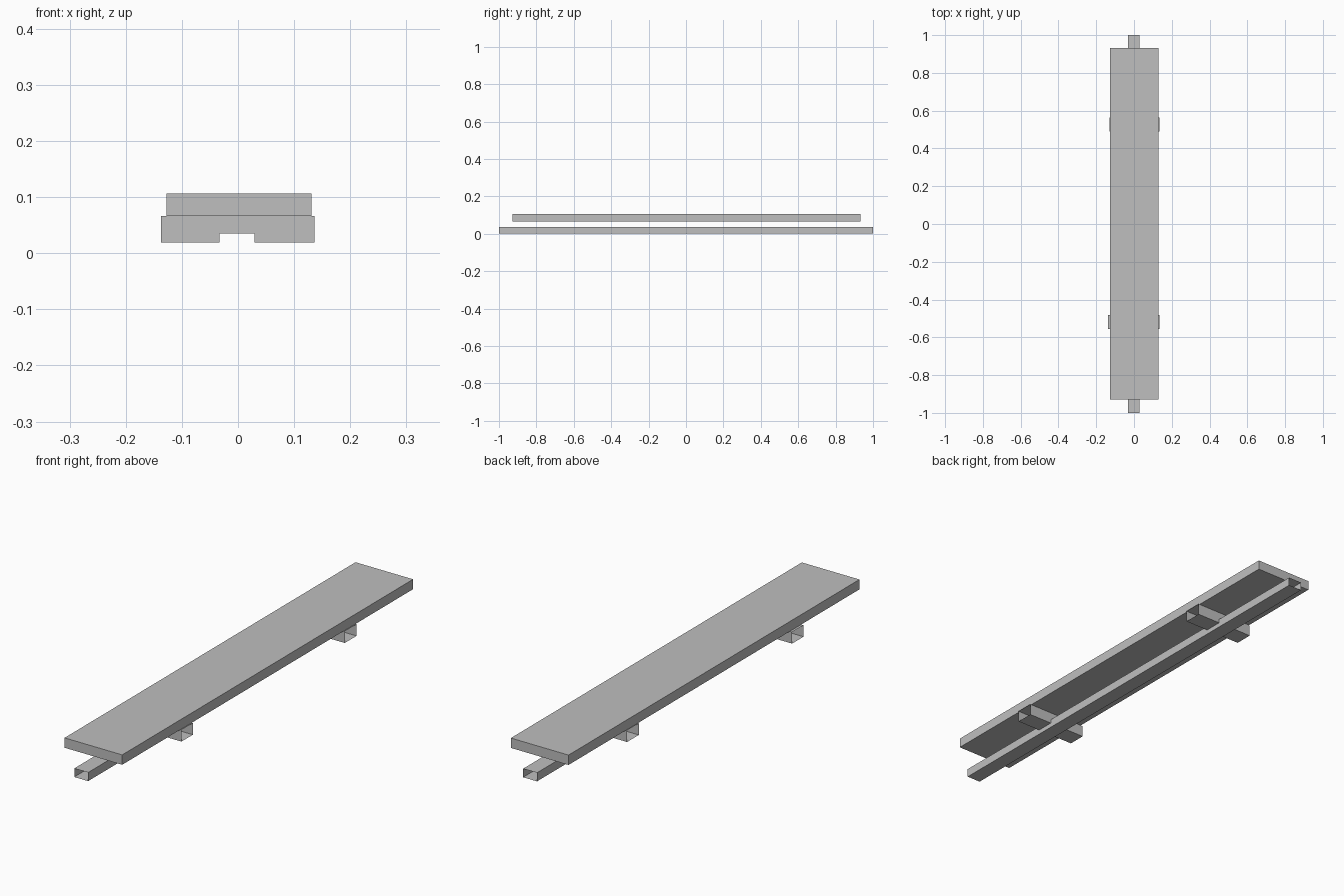
import bpy
import bmesh
from mathutils import Vector

cube = bpy.data.objects.get("Cube")
if cube:
    bpy.data.objects.remove(cube, do_unlink=True)

# One flat grey for everything
grey = bpy.data.materials.new("plain grey")
grey.use_nodes = True
colour = (0.52, 0.52, 0.52, 1)
grey.diffuse_color = colour
grey.node_tree.nodes["Principled BSDF"].inputs["Base Color"].default_value = colour


def prism(name, outline, y0, y1, is_open=None):
    """Extrude an x-z outline from y0 to y1, removing faces that is_open picks."""
    bm = bmesh.new()
    base = bm.faces.new([bm.verts.new((x, y0, z)) for x, z in outline])
    grown = bmesh.ops.extrude_face_region(bm, geom=[base], use_keep_orig=True)
    moved = [v for v in grown["geom"] if isinstance(v, bmesh.types.BMVert)]
    bmesh.ops.translate(bm, verts=moved, vec=Vector((0, y1 - y0, 0)))
    bmesh.ops.recalc_face_normals(bm, faces=bm.faces)
    if is_open:
        removed = [f for f in bm.faces if is_open(f)]
        bmesh.ops.delete(bm, geom=removed, context="FACES")
    mesh = bpy.data.meshes.new(name)
    bm.to_mesh(mesh)
    bm.free()
    mesh.materials.append(grey)
    obj = bpy.data.objects.new(name, mesh)
    bpy.context.collection.objects.link(obj)
    return obj


def rectangle(x0, x1, z0, z1):
    return [(x0, z0), (x1, z0), (x1, z1), (x0, z1)]


RAIL_LEFT, RAIL_RIGHT, RAIL_TOP = -0.033, 0.029, 0.035
BAR_BOTTOM, BAR_TOP = 0.019, 0.066

# Solid top slab
prism("top_plank", rectangle(-0.127, 0.131, BAR_TOP, 0.106), -0.928, 0.933)

# Long thin-walled rail, open at both ends
prism("bottom_rail", rectangle(RAIL_LEFT, RAIL_RIGHT, 0, RAIL_TOP), -1, 1,
      lambda f: abs(f.normal.y) > 0.9)


# Thin-walled cross bars, open at the sides and notched over the rail
def bar_opening(face):
    middle = face.calc_center_median()
    over_rail = abs(middle.z - RAIL_TOP) < 0.001 and abs(face.normal.z) > 0.9
    return abs(face.normal.x) > 0.9 or over_rail


for name, x0, y0, y1 in (("front_cross_bar", -0.137, -0.556, -0.483),
                         ("rear_cross_bar", -0.131, 0.489, 0.564)):
    x1 = 0.136
    outline = [(x0, BAR_BOTTOM), (RAIL_LEFT, BAR_BOTTOM), (RAIL_LEFT, RAIL_TOP),
               (RAIL_RIGHT, RAIL_TOP), (RAIL_RIGHT, BAR_BOTTOM), (x1, BAR_BOTTOM),
               (x1, BAR_TOP), (x0, BAR_TOP)]
    prism(name, outline, y0, y1, bar_opening)
